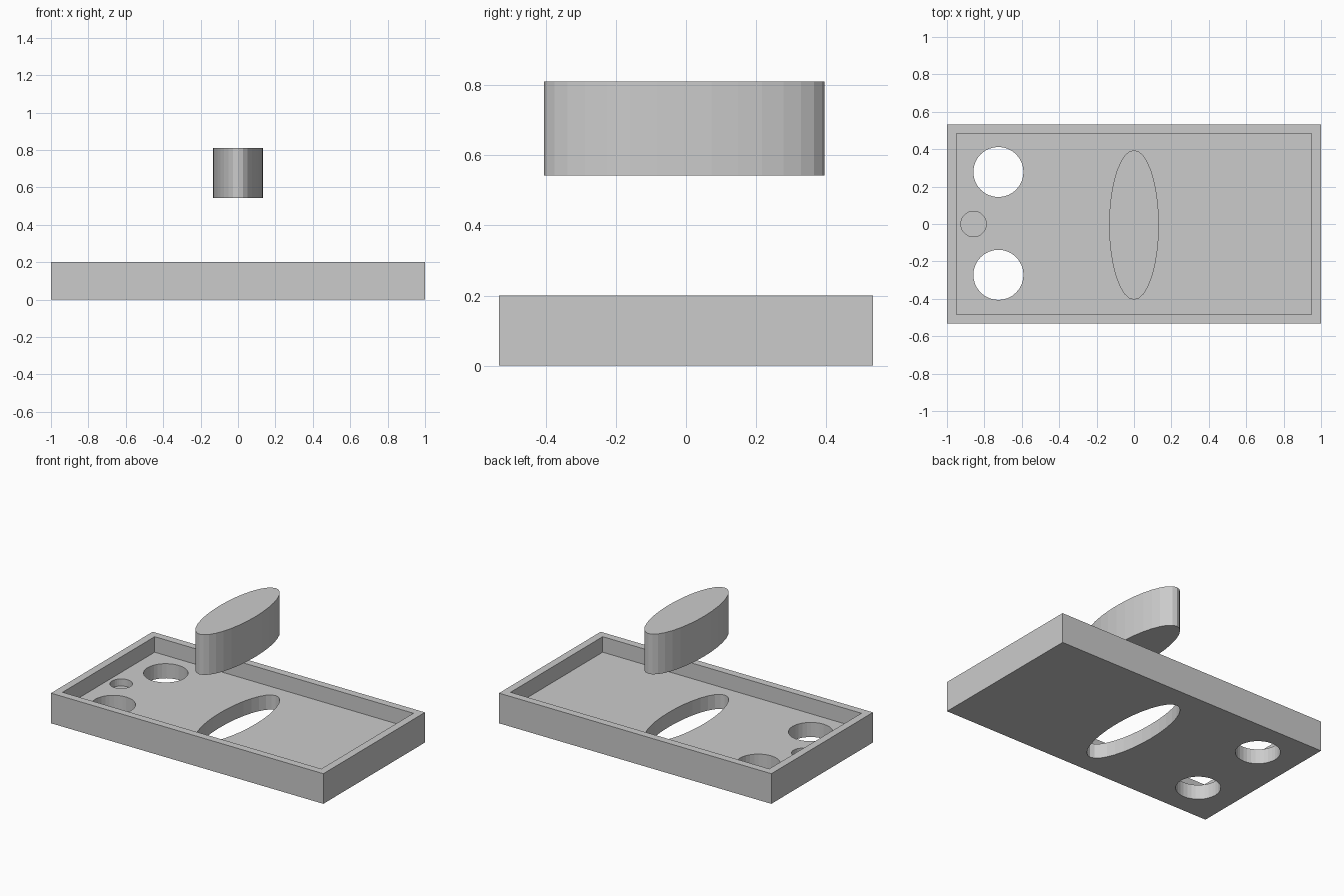
import bpy
from math import cos, sin, tau

cube = bpy.data.objects.get("Cube")
if cube:
    bpy.data.objects.remove(cube, do_unlink=True)

grey = bpy.data.materials.new("light grey")
grey.use_nodes = True
colour = (0.6, 0.6, 0.6, 1)
grey.diffuse_color = colour
grey.node_tree.nodes["Principled BSDF"].inputs["Base Color"].default_value = colour


def prism(name, outline, z0, z1):
    """Extrude a flat outline between two heights."""
    n = len(outline)
    verts = [(x, y, z) for z in (z0, z1) for x, y in outline]
    faces = [list(range(n))[::-1], list(range(n, 2 * n))]
    faces += [(i, (i + 1) % n, (i + 1) % n + n, i + n) for i in range(n)]
    mesh = bpy.data.meshes.new(name)
    mesh.from_pydata(verts, [], faces)
    mesh.materials.append(grey)
    obj = bpy.data.objects.new(name, mesh)
    bpy.context.collection.objects.link(obj)
    return obj


def rectangle(w, d):
    return [(-w, -d), (w, -d), (w, d), (-w, d)]


def ellipse(x, y, rx, ry, n=32):
    return [(x + rx * cos(tau * i / n), y + ry * sin(tau * i / n)) for i in range(n)]


def cut(target, name, outline, z0, z1):
    cutter = prism(name, outline, z0, z1)
    cutter.hide_render = True
    mod = target.modifiers.new(name, "BOOLEAN")
    mod.operation = "DIFFERENCE"
    mod.solver = "EXACT"
    mod.object = cutter
    bpy.context.view_layer.objects.active = target
    bpy.ops.object.modifier_apply(modifier=name)
    bpy.data.objects.remove(cutter, do_unlink=True)


FLOOR = 0.097
oval = ellipse(0, -0.005, 0.133, 0.4)

# Open tray with a raised rim
tray = prism("tray", rectangle(1, 0.533), 0, 0.2)
cut(tray, "recess", rectangle(0.95, 0.483), FLOOR, 0.3)

# Through holes: central oval and two round ones
cut(tray, "oval_hole", oval, -0.1, 0.3)
for side in (-1, 1):
    cut(tray, "round_hole", ellipse(-0.725, 0.003 + side * 0.275, 0.134, 0.134), -0.1, 0.3)

# Small blind hole between the round ones
cut(tray, "blind_hole", ellipse(-0.858, 0, 0.068, 0.068), 0.05, 0.3)

# Oval plug hovering over its hole
prism("oval_plug", oval, 0.543, 0.81)
